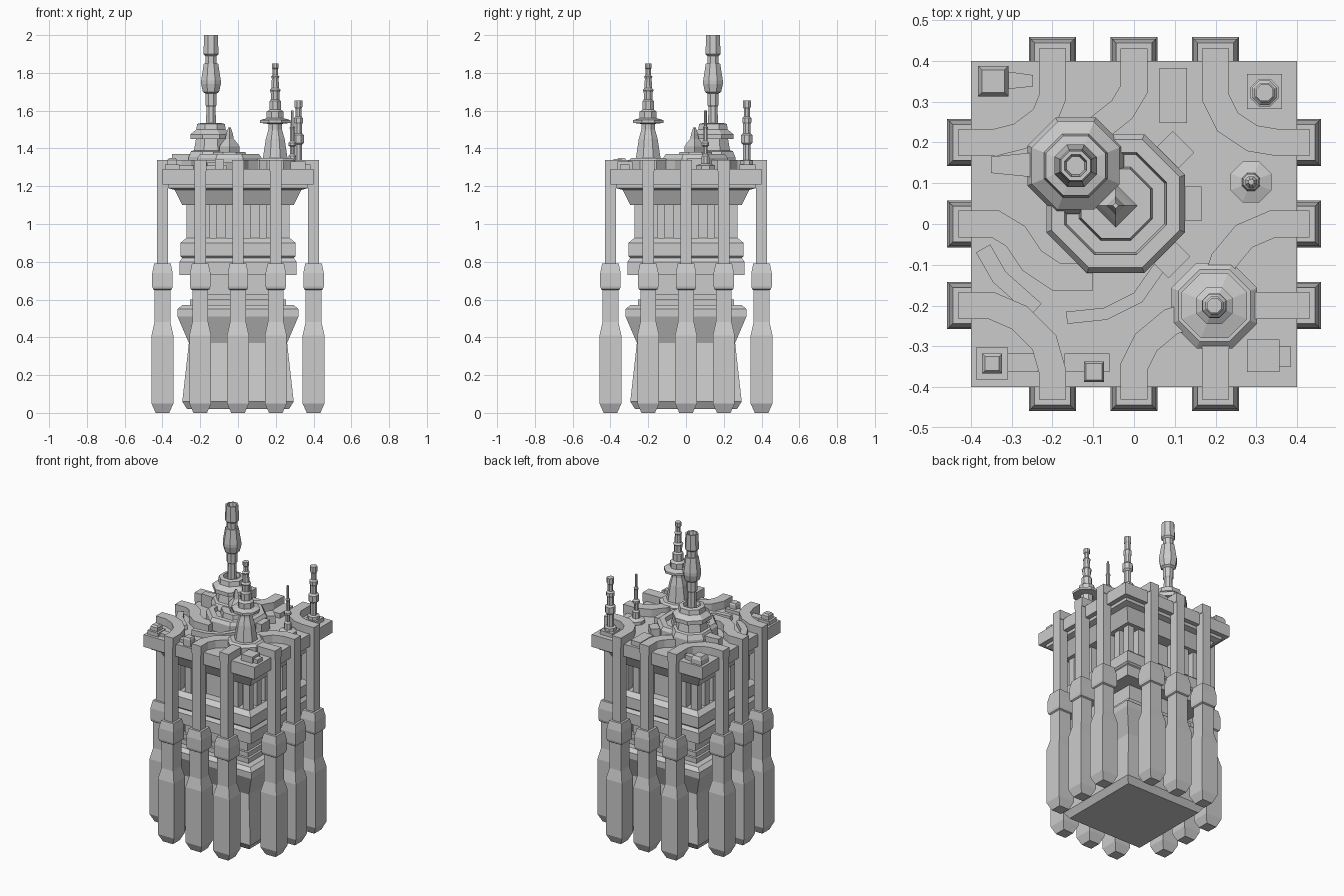
import bpy, bmesh
from math import cos, pi, radians, sin
from mathutils import Vector


def finish(name, bm):
    bmesh.ops.recalc_face_normals(bm, faces=bm.faces)
    me = bpy.data.meshes.new(name)
    bm.to_mesh(me)
    bm.free()
    ob = bpy.data.objects.new(name, me)
    bpy.context.collection.objects.link(ob)
    return ob


def lathe(name, x, y, n, profile, turn=0):
    """Regular n-sided stack; profile = (flat-side distance, z)."""
    bm = bmesh.new()
    rings = []
    for r, z in profile:
        R = r / cos(pi / n)
        rings.append([bm.verts.new((x + R * cos(2 * pi * (i + .5) / n + turn),
                                    y + R * sin(2 * pi * (i + .5) / n + turn), z))
                      for i in range(n)])
    for a, b in zip(rings, rings[1:]):
        for i in range(n):
            j = (i + 1) % n
            bm.faces.new((a[i], a[j], b[j], b[i]))
    bm.faces.new(rings[0][::-1])
    bm.faces.new(rings[-1])
    return finish(name, bm)


def prism(name, outline, z0, z1):
    """Flat outline extruded upward."""
    bm = bmesh.new()
    f = bm.faces.new([bm.verts.new((x, y, z0)) for x, y in outline])
    top = bmesh.ops.extrude_face_region(bm, geom=[f])['geom']
    for v in top:
        if isinstance(v, bmesh.types.BMVert):
            v.co.z = z1
    return finish(name, bm)


def box(name, x, y, sx, sy, z0, z1, deg=0):
    c, s = cos(radians(deg)), sin(radians(deg))
    pts = [(-sx / 2, -sy / 2), (sx / 2, -sy / 2), (sx / 2, sy / 2), (-sx / 2, sy / 2)]
    return prism(name, [(x + a * c - b * s, y + a * s + b * c) for a, b in pts], z0, z1)


def conduit(name, path, w=.033, z0=1.28, z1=1.34):
    """Mitred rectangular duct following a path on the roof."""
    p = [Vector(q) for q in path]
    left, right = [], []
    for i, q in enumerate(p):
        a = (p[i] - p[i - 1]).normalized() if i else (p[1] - p[0]).normalized()
        b = (p[i + 1] - p[i]).normalized() if i < len(p) - 1 else a
        t = (a + b).normalized()
        n = Vector((-t.y, t.x)) * (w / t.dot(a))
        left.append(q + n)
        right.append(q - n)
    return prism(name, left + right[::-1], z0, z1)


# Square core: foot, flared body, waist, double collar, recess, roof slab
lathe("core_body", 0, 0, 4, [
    (.27, .02), (.295, .06), (.26, .37), (.32, .51), (.32, .55), (.295, .57),
    (.255, .57), (.255, .6), (.24, .6), (.24, .63), (.225, .63), (.225, .73),
    (.31, .73), (.31, .8), (.295, .82), (.305, .83), (.305, .9), (.275, .925),
    (.22, .925), (.22, 1.1), (.295, 1.1), (.335, 1.18), (.37, 1.19), (.37, 1.21),
    (.4, 1.21), (.4, 1.29)])

# Twelve hanging pylons and the fins in the upper recess
pylon = [(.036, 0), (.058, .05), (.058, .41), (.042, .48), (.042, .65), (.05, .655),
         (.054, .67), (.054, .74), (.044, .79), (.03, .79), (.03, 1.34)]
for side in range(4):
    c, s = round(cos(side * pi / 2)), round(sin(side * pi / 2))
    for off in (-.2, 0, .2):
        lathe("pylon", .4 * c - off * s, .4 * s + off * c, 4, pylon)
    for off in (-.25, -.17, -.09, .09, .17):
        box("recess_fin", .25 * c - off * s, .25 * s + off * c, .045, .045, .9, 1.12)

# Roof conduits linking pylons and towers
for path in (
    [(-.2, .43), (-.2, .31), (-.22, .26), (-.28, .215), (-.34, .2), (-.43, .2)],
    [(0, .43), (0, .33), (-.03, .28), (-.08, .24), (-.12, .2)],
    [(.2, .43), (.2, .31), (.23, .25), (.29, .21), (.35, .2), (.43, .2)],
    [(.43, 0), (.34, 0), (.27, -.03), (.22, -.09), (.2, -.15)],
    [(.43, -.2), (.2, -.2)],
    [(.2, -.43), (.2, -.2)],
    [(0, -.43), (0, -.35), (.03, -.29), (.09, -.24), (.15, -.22)],
    [(-.43, -.2), (-.35, -.2), (-.28, -.23), (-.22, -.29), (-.2, -.36), (-.2, -.43)],
    [(-.43, 0), (-.34, 0), (-.29, -.03), (-.25, -.09), (-.19, -.13), (-.1, -.13)],
):
    conduit("roof_conduit", path)
conduit("short_conduit", [(-.165, -.23), (-.07, -.22), (.01, -.18), (.08, -.08)], .015, 1.28, 1.325)
conduit("curved_rib", [(-.37, -.06), (-.33, -.13), (-.24, -.21)], .02, 1.28, 1.32)

# Octagonal roof dais with blocks around it
lathe("roof_dais", -.045, .05, 8, [
    (.17, 1.28), (.17, 1.35), (.157, 1.37), (.125, 1.37), (.12, 1.345), (.09, 1.345),
    (.085, 1.38), (.05, 1.38)])
box("dais_block", .1, .18, .075, .06, 1.28, 1.34, -45)
box("dais_block", .14, .05, .05, .085, 1.28, 1.35)
box("dais_block", .09, -.085, .075, .06, 1.28, 1.34, 45)

# Main tower with tall hollow-ended mast
lathe("main_tower", -.143, .143, 8, [
    (.118, 1.28), (.118, 1.355), (.105, 1.385), (.09, 1.39), (.08, 1.45), (.108, 1.45),
    (.108, 1.475), (.078, 1.5), (.073, 1.53), (.05, 1.535), (.045, 1.51), (.027, 1.51),
    (.024, 1.62), (.03, 1.63), (.03, 1.69), (.043, 1.7), (.052, 1.74), (.052, 1.76),
    (.038, 1.85), (.03, 1.85), (.03, 1.89), (.04, 1.9), (.036, 2.0), (.027, 2.0), (.022, 1.97)])
prism("tower_arm", [(-.35, .125), (-.25, .115), (-.25, .175), (-.35, .165)], 1.28, 1.37)
lathe("diamond_spire", -.045, .045, 4, [
    (.038, 1.33), (.038, 1.41), (.028, 1.43), (.016, 1.45), (.012, 1.48), (.005, 1.51)], pi / 4)

# Second tower with disc flange
lathe("flanged_tower", .197, -.2, 8, [
    (.105, 1.28), (.105, 1.335), (.088, 1.35), (.065, 1.35), (.05, 1.45), (.036, 1.5),
    (.036, 1.53), (.08, 1.535), (.08, 1.55), (.045, 1.56), (.045, 1.595), (.03, 1.605),
    (.03, 1.65), (.022, 1.66), (.024, 1.7), (.029, 1.71), (.02, 1.72), (.018, 1.77),
    (.022, 1.78), (.014, 1.79), (.014, 1.82), (.018, 1.825), (.018, 1.85)])

# Corner aerial and slim aerial
box("aerial_plinth", .32, .325, .085, .085, 1.28, 1.315)
lathe("corner_aerial", .32, .322, 8, [
    (.034, 1.31), (.034, 1.335), (.02, 1.34), (.02, 1.42), (.03, 1.43), (.03, 1.47),
    (.02, 1.48), (.02, 1.53), (.024, 1.54), (.024, 1.56), (.016, 1.57), (.016, 1.61),
    (.021, 1.62), (.021, 1.655)])
lathe("slim_aerial", .287, .103, 8, [
    (.05, 1.28), (.05, 1.31), (.022, 1.32), (.02, 1.36), (.012, 1.37), (.012, 1.41),
    (.02, 1.415), (.02, 1.43), (.011, 1.44), (.011, 1.5), (.014, 1.51), (.008, 1.52), (.007, 1.6)])

# Small roof boxes and plates
lathe("corner_box", -.345, .35, 4, [(.037, 1.28), (.037, 1.32), (.028, 1.34)])
prism("corner_box_arm", [(-.32, .33), (-.247, .337), (-.247, .365), (-.32, .375)], 1.28, 1.32)
lathe("corner_hatch", -.348, -.342, 4, [
    (.039, 1.28), (.039, 1.315), (.025, 1.315), (.025, 1.34), (.017, 1.35)])
box("hatch_duct", -.28, -.34, .09, .045, 1.28, 1.31)
lathe("front_box", -.098, -.362, 4, [(.025, 1.28), (.025, 1.335), (.02, 1.345)])
box("front_plate", -.115, -.34, .11, .045, 1.28, 1.31)
box("corner_plate", .317, -.323, .08, .08, 1.28, 1.33)
box("corner_plate_step", .37, -.325, .03, .05, 1.28, 1.315)
box("rear_plate", .096, .315, .068, .135, 1.28, 1.32)
